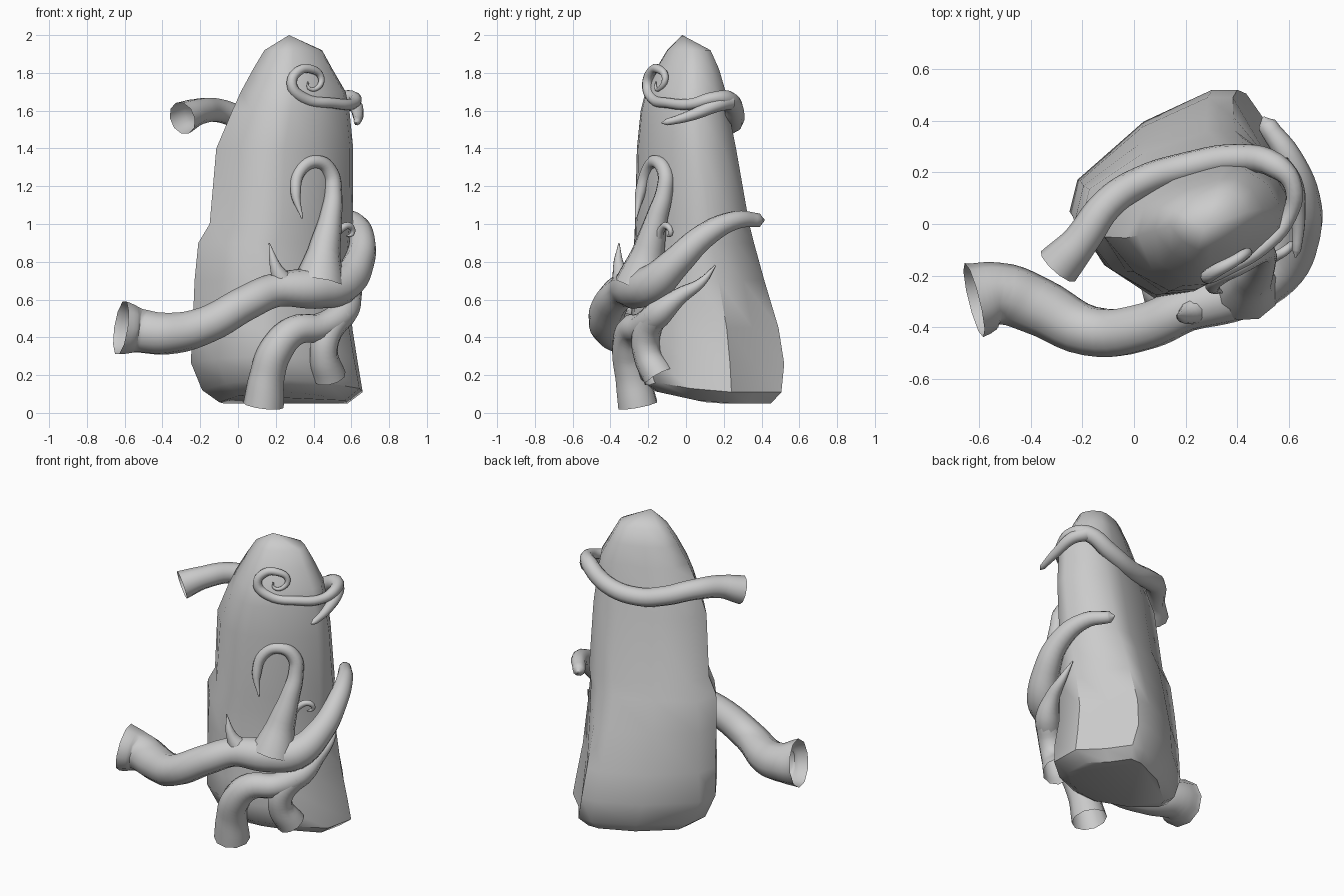
import bpy, bmesh

# ---------- standing rock: lofted rings with a base and an upper outline ----------
BASE = [(-1, -.15), (-.93, .15), (-.35, .7), (.25, 1), (.47, 1), (.7, .63),
        (1, .3), (.96, -.28), (.55, -.7), (.1, -.95), (-.2, -1), (-.7, -.65)]
UPPER = [(-1, -.2), (-.9, .35), (-.4, .75), (.2, 1), (.5, 1), (.8, .75),
         (1, .3), (.95, -.05), (.5, -.62), (0, -.97), (-.3, -1), (-.68, -.72)]
# z, xmin, xmax, ymin, ymax, blend towards upper outline
RINGS = [(.05, -.10, .58, -.16, .45, 0), (.11, -.19, .66, -.25, .505, 0),
         (.26, -.25, .635, -.30, .52, 0), (.45, -.24, .605, -.295, .49, .15),
         (.70, -.23, .60, -.28, .415, .4), (.90, -.21, .60, -.275, .36, .7),
         (1.0, -.15, .61, -.27, .335, .9), (1.4, -.115, .61, -.26, .265, 1),
         (1.6, -.03, .59, -.24, .225, 1), (1.7, .015, .57, -.215, .21, 1),
         (1.82, .08, .50, -.16, .175, 1), (1.92, .14, .445, -.10, .13, 1)]


def make_rock():
    bm = bmesh.new()
    rings = []
    for z, x0, x1, y0, y1, t in RINGS:
        ring = []
        for (bx, by), (ux, uy) in zip(BASE, UPPER):
            x = (x0 + x1) / 2 + (x1 - x0) / 2 * (bx + (ux - bx) * t)
            y = (y0 + y1) / 2 + (y1 - y0) / 2 * (by + (uy - by) * t)
            # underside rises towards the front
            tilt = max(0, .13 - y) * .25 * max(0, 1 - z / .4)
            ring.append(bm.verts.new((x, y, z + tilt)))
        rings.append(ring)
    n = len(BASE)
    for a, b in zip(rings, rings[1:]):
        for i in range(n):
            j = (i + 1) % n
            bm.faces.new((a[i], a[j], b[j], b[i]))
    top = bm.verts.new((.27, -.02, 2))
    for i in range(n):
        bm.faces.new((rings[-1][i], rings[-1][(i + 1) % n], top))
    bm.faces.new(rings[0])
    bmesh.ops.recalc_face_normals(bm, faces=bm.faces)
    me = bpy.data.meshes.new("rock")
    bm.to_mesh(me)
    bm.free()
    ob = bpy.data.objects.new("rock", me)
    bpy.context.collection.objects.link(ob)
    return ob


def vine(name, pts):
    """Tapering tube through (x, y, z, radius) points, open ended."""
    cu = bpy.data.curves.new(name, 'CURVE')
    cu.dimensions = '3D'
    cu.bevel_depth = 1
    cu.bevel_resolution = 3
    cu.resolution_u = 5
    sp = cu.splines.new('BEZIER')
    sp.bezier_points.add(len(pts) - 1)
    for p, (x, y, z, r) in zip(sp.bezier_points, pts):
        p.co = (x, y, z)
        p.radius = r
        p.handle_left_type = p.handle_right_type = 'AUTO'
    ob = bpy.data.objects.new(name, cu)
    bpy.context.collection.objects.link(ob)
    return ob


parts = [make_rock()]

# main vine across the front, wrapping round the right side
parts.append(vine("main_vine", [
    (-.62, -.295, .45, .148), (-.52, -.27, .435, .12), (-.38, -.315, .42, .113),
    (-.17, -.415, .465, .098), (.05, -.395, .585, .093), (.2, -.33, .65, .09),
    (.4, -.265, .66, .11), (.55, -.18, .68, .105), (.64, -.05, .8, .082),
    (.655, .1, .94, .066), (.6, .26, 1.02, .05), (.515, .385, 1.02, .037),
    (.5, .415, 1.02, .004)]))
parts.append(vine("hooked_branch", [
    (.43, -.24, .68, .14), (.455, -.2, .85, .088), (.49, -.155, 1.03, .06),
    (.505, -.115, 1.17, .046), (.49, -.11, 1.27, .042), (.42, -.155, 1.33, .036),
    (.335, -.2, 1.29, .034), (.305, -.24, 1.17, .029), (.34, -.265, 1.03, .005)]))
parts.append(vine("thorn", [
    (.25, -.32, .67, .07), (.2, -.355, .77, .032), (.165, -.355, .9, .003)]))
parts.append(vine("small_curl", [
    (.49, -.16, .91, .035), (.54, -.13, .97, .02), (.59, -.1, .99, .018),
    (.605, -.08, .95, .013), (.575, -.1, .935, .004)]))

# lower vine splitting into two flared roots
parts.append(vine("lower_vine", [
    (.61, .155, .78, .004), (.625, .08, .69, .025), (.61, -.03, .62, .045),
    (.56, -.14, .53, .075), (.44, -.23, .455, .075), (.3, -.29, .435, .08),
    (.2, -.305, .33, .09), (.155, -.285, .2, .093), (.135, -.255, .04, .108)]))
parts.append(vine("short_root", [
    (.55, -.16, .52, .07), (.475, -.21, .42, .075), (.455, -.205, .31, .075),
    (.485, -.14, .19, .088)]))

# upper vine round the back, ending in a forked spiral
parts.append(vine("upper_vine", [
    (-.295, -.165, 1.56, .088), (-.21, -.07, 1.595, .07), (-.1, .08, 1.6, .063),
    (.03, .165, 1.56, .06), (.2, .22, 1.53, .058), (.4, .255, 1.57, .055),
    (.55, .225, 1.655, .05), (.615, .15, 1.665, .036), (.6, .03, 1.635, .03),
    (.5, -.09, 1.64, .028), (.34, -.18, 1.67, .03), (.285, -.205, 1.74, .028),
    (.32, -.18, 1.81, .026), (.385, -.145, 1.82, .023), (.44, -.11, 1.775, .018),
    (.42, -.135, 1.72, .013), (.375, -.16, 1.72, .009), (.37, -.16, 1.755, .003)]))
parts.append(vine("upper_fork", [
    (.56, .23, 1.65, .045), (.615, .16, 1.63, .038), (.635, .04, 1.58, .03),
    (.63, -.1, 1.54, .018), (.625, -.13, 1.535, .003)]))

# turn curves into meshes and smooth everything
bpy.ops.object.select_all(action='DESELECT')
for ob in parts:
    ob.select_set(True)
bpy.context.view_layer.objects.active = parts[0]
bpy.ops.object.convert(target='MESH')
bpy.ops.object.shade_smooth_by_angle(angle=0.8)
